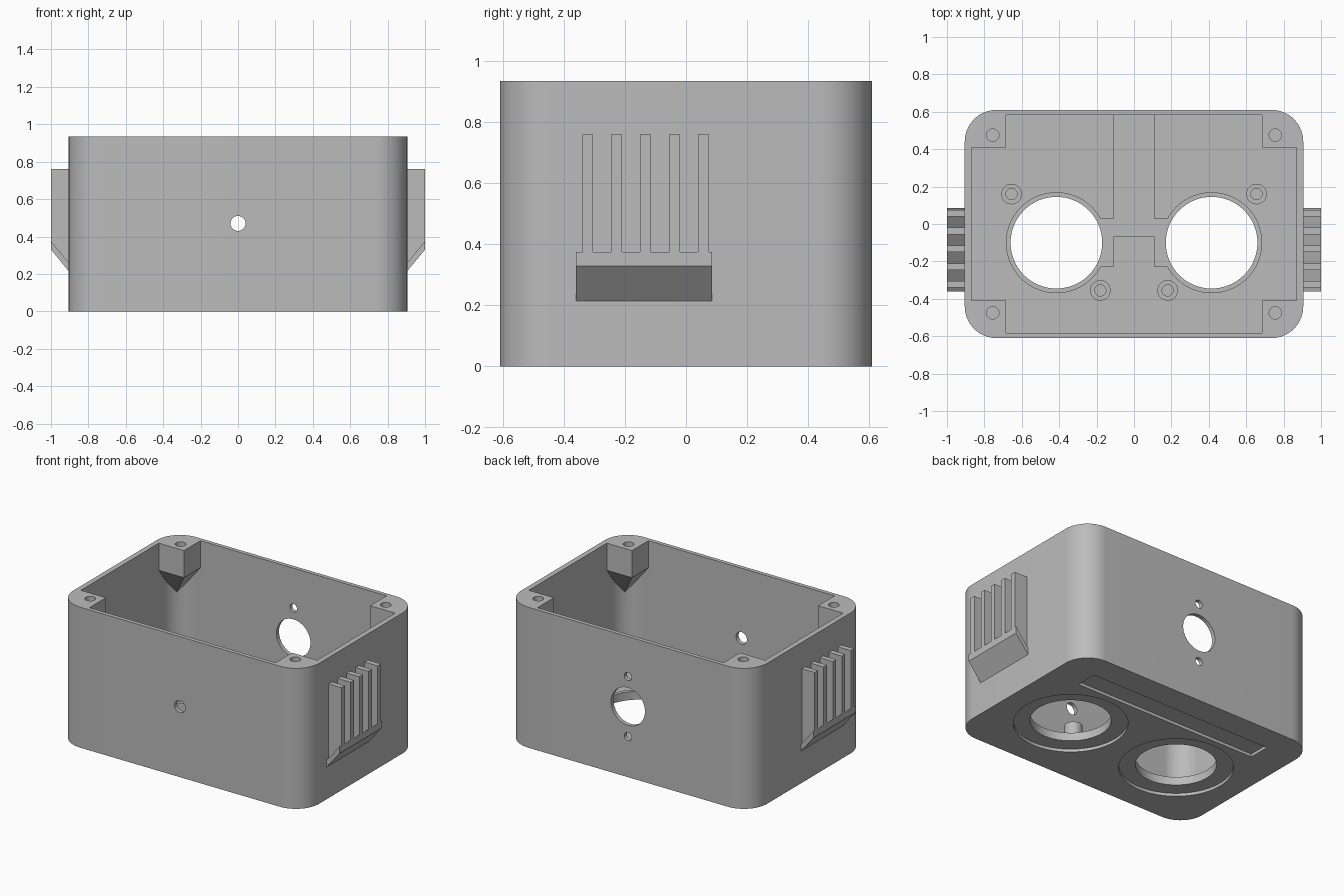
import bpy, bmesh, math

if "Cube" in bpy.data.objects:
    bpy.data.objects.remove(bpy.data.objects["Cube"])

grey = bpy.data.materials.new("light grey plastic")
grey.use_nodes = True
COLOUR = (0.5, 0.5, 0.5, 1)
grey.diffuse_color = COLOUR
grey.node_tree.nodes["Principled BSDF"].inputs["Base Color"].default_value = COLOUR


def finish(name, bm):
    bmesh.ops.recalc_face_normals(bm, faces=bm.faces)
    mesh = bpy.data.meshes.new(name)
    bm.to_mesh(mesh)
    bm.free()
    mesh.materials.append(grey)
    ob = bpy.data.objects.new(name, mesh)
    bpy.context.collection.objects.link(ob)
    return ob


def prism(name, outline, shift):
    """Closed solid from a flat outline pushed along a vector."""
    bm = bmesh.new()
    face = bm.faces.new([bm.verts.new(p) for p in outline])
    new = bmesh.ops.extrude_face_region(bm, geom=[face])["geom"]
    bmesh.ops.translate(bm, vec=shift, verts=[g for g in new if isinstance(g, bmesh.types.BMVert)])
    return finish(name, bm)


def box(name, x0, x1, y0, y1, z0, z1):
    return prism(name, [(x0, y0, z0), (x1, y0, z0), (x1, y1, z0), (x0, y1, z0)], (0, 0, z1 - z0))


def rounded(name, hx, hy, r, z0, z1, steps=16):
    pts = []
    for i, (sx, sy) in enumerate([(1, 1), (-1, 1), (-1, -1), (1, -1)]):
        for k in range(steps + 1):
            a = math.pi / 2 * (i + k / steps)
            pts.append((sx * (hx - r) + r * math.cos(a), sy * (hy - r) + r * math.sin(a), z0))
    return prism(name, pts, (0, 0, z1 - z0))


def disc(name, x, y, r, z0, z1, n=64):
    angles = [math.tau * k / n for k in range(n)]
    return prism(name, [(x + r * math.cos(a), y + r * math.sin(a), z0) for a in angles], (0, 0, z1 - z0))


def wall_pin(name, z, r, y0, y1, n=48):
    angles = [math.tau * k / n for k in range(n)]
    return prism(name, [(r * math.cos(a), y0, z + r * math.sin(a)) for a in angles], (0, y1 - y0, 0))


def combine(target, tool, op="DIFFERENCE", keep=False):
    mod = target.modifiers.new("cut", "BOOLEAN")
    mod.operation, mod.solver, mod.object = op, "EXACT", tool
    bpy.context.view_layer.objects.active = target
    bpy.ops.object.modifier_apply(modifier=mod.name)
    if not keep:
        bpy.data.objects.remove(tool)


def corner_block(sx, sy):
    """Square screw block tapering to a point in the corner."""
    bm = bmesh.new()
    for x in (0.685, 0.95):
        for y in (0.41, 0.65):
            bm.verts.new((sx * x, sy * y, 1.1))
            bm.verts.new((sx * x, sy * y, 0.755))
    bm.verts.new((sx * 0.95, sy * 0.65, 0.42))
    bmesh.ops.convex_hull(bm, input=bm.verts)
    return finish("corner_block", bm)


# Open case: rounded shell whose cavity leaves the corner screw blocks standing
FLOOR, TOP = 0.045, 0.935
corners = [(sx, sy) for sx in (-1, 1) for sy in (-1, 1)]
case = rounded("case", 0.905, 0.61, 0.17, 0, TOP)
cavity = rounded("cavity", 0.87, 0.583, 0.14, FLOOR, 1.0)
for sx, sy in corners:
    combine(cavity, corner_block(sx, sy))
combine(case, cavity)
for sx, sy in corners:
    combine(case, disc("screw_hole", sx * 0.755, sy * 0.475, 0.033, 0.72, 1.1, 32))

# Wall openings: small front hole, large back hole with a screw hole above and below
combine(case, wall_pin("front_hole", 0.47, 0.04, -0.7, -0.5))
for z, r in ((0.47, 0.125), (0.67, 0.027), (0.27, 0.027)):
    combine(case, wall_pin("back_hole", z, r, 0.5, 0.7))

# Recessed slot under the floor
combine(case, box("slot", -0.68, 0.68, 0.29, 0.435, -0.1, 0.02))

for side, s in (("right", -1), ("left", 1)):
    # Round floor opening with a shallow recess below and a raised collar with a tab inside
    x, y = s * 0.415, -0.1
    combine(case, disc("recess", x, y, 0.346, -0.1, 0.02, 96))
    opening = disc("opening", x, y, 0.245, -0.2, 0.3)
    combine(case, opening, keep=True)
    collar = disc(side + "_collar", x, y, 0.27, FLOOR - 0.01, 0.075)
    tab = box("tab", *sorted((s * 0.11, x)), -0.23, 0.03, FLOOR - 0.01, 0.075)
    combine(collar, tab, "UNION")
    combine(collar, opening)

    # Screw posts on the floor
    for label, px, py in (("outer", 0.655, 0.16), ("inner", 0.18, -0.355)):
        post = disc(f"{side}_{label}_post", s * px, py, 0.055, FLOOR - 0.01, 0.18, 32)
        combine(post, disc("post_hole", s * px, py, 0.03, 0.06, 0.3, 32))

    # Side vent: slanted sill with five upright fins
    sill = [(0.89, 0.197), (1.0, 0.33), (1.0, 0.375), (0.89, 0.242)]
    prism(side + "_vent_sill", [(s * a, -0.36, z) for a, z in sill], (0, 0.445, 0))
    fin = [(0.89, 0.23), (1.0, 0.365), (1.0, 0.76), (0.89, 0.76)]
    for i in range(5):
        prism(f"{side}_vent_fin_{i + 1}", [(s * a, -0.34 + 0.095 * i, z) for a, z in fin], (0, 0.035, 0))

# Central raised strip on the floor
box("floor_strip", -0.11, 0.11, -0.07, 0.59, FLOOR - 0.01, 0.07)

# Smooth the round walls, keep the edges sharp
for ob in bpy.context.collection.objects:
    if ob.type == "MESH" and grey.name in ob.data.materials:
        bpy.ops.object.select_all(action="DESELECT")
        ob.select_set(True)
        bpy.context.view_layer.objects.active = ob
        bpy.ops.object.shade_smooth_by_angle(angle=math.radians(30))
